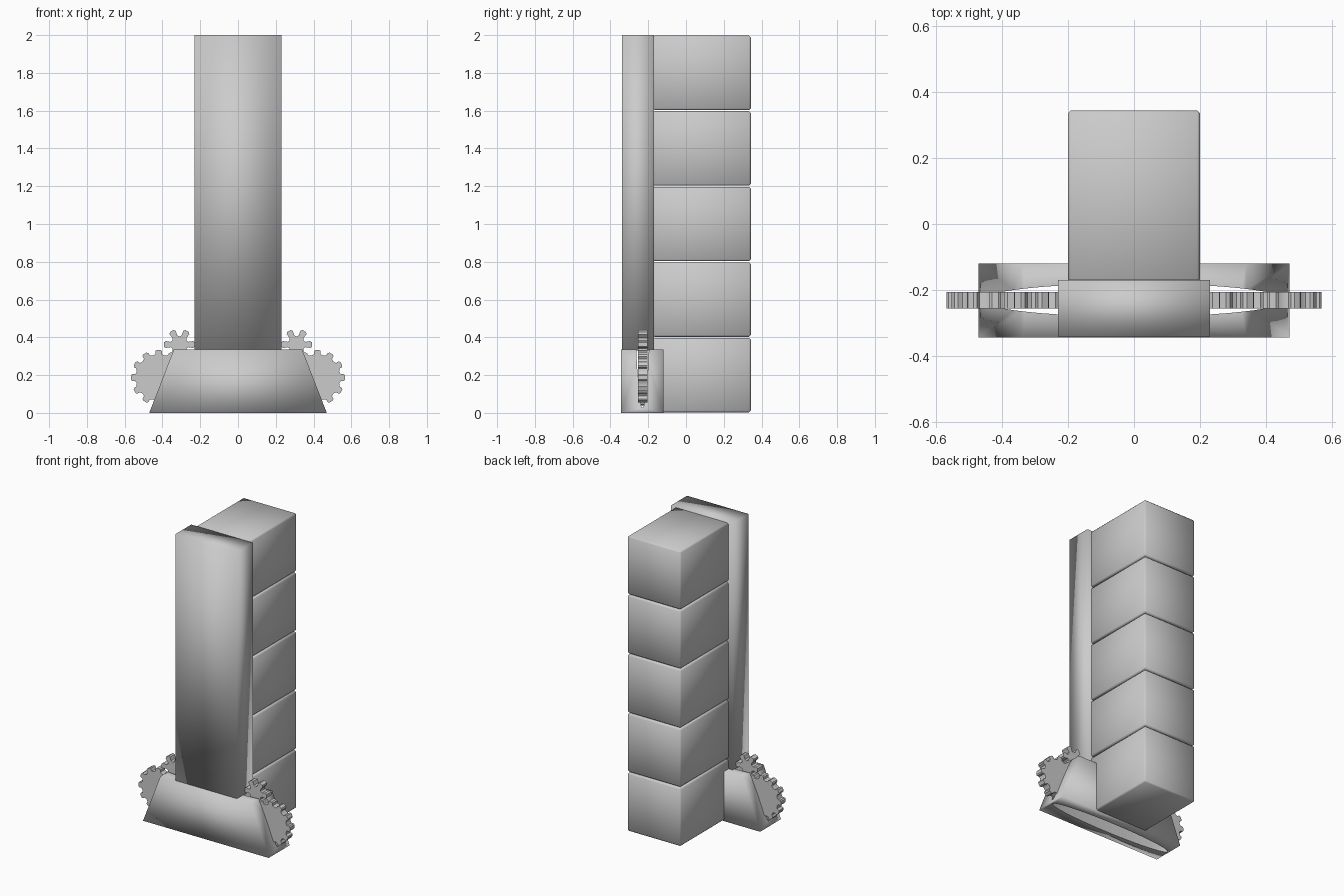
import bpy, bmesh, math

if "Cube" in bpy.data.objects:
    bpy.data.objects.remove(bpy.data.objects["Cube"])


def prism(name, profile, y0, y1, smooth=True):
    """Extrude an (x, z) outline along y."""
    bm = bmesh.new()
    face = bm.faces.new([bm.verts.new((x, y0, z)) for x, z in profile])
    ext = bmesh.ops.extrude_face_region(bm, geom=[face])
    moved = [v for v in ext["geom"] if isinstance(v, bmesh.types.BMVert)]
    bmesh.ops.translate(bm, verts=moved, vec=(0, y1 - y0, 0))
    bmesh.ops.recalc_face_normals(bm, faces=bm.faces)
    for f in bm.faces:
        f.smooth = smooth
    mesh = bpy.data.meshes.new(name)
    bm.to_mesh(mesh)
    bm.free()
    ob = bpy.data.objects.new(name, mesh)
    bpy.context.collection.objects.link(ob)
    return ob


def rect(hx, z0, z1):
    return [(-hx, z0), (hx, z0), (hx, z1), (-hx, z1)]


def gear(name, cx, cz, teeth, root, tip):
    """Thin gear with blunt, slightly rounded teeth."""
    shape = [(-0.5, root), (-0.27, root + 0.2 * (tip - root)), (-0.24, root + 0.8 * (tip - root)),
             (-0.13, tip), (0.13, tip), (0.24, root + 0.8 * (tip - root)),
             (0.27, root + 0.2 * (tip - root))]
    pts = []
    for i in range(teeth):
        for t, r in shape:
            a = 2 * math.pi * (i + t) / teeth
            pts.append((cx + r * math.cos(a), cz + r * math.sin(a)))
    ob = prism(name, pts, -0.255, -0.205)
    bpy.ops.object.select_all(action='DESELECT')
    bpy.context.view_layer.objects.active = ob
    ob.select_set(True)
    bpy.ops.object.shade_smooth_by_angle(angle=math.radians(35))


# stack of five bevelled blocks at the back
for i in range(5):
    block = prism(f"back_block_{i + 1}", rect(0.2, 0.4 * i + 0.003, 0.4 * i + 0.397), -0.175, 0.343)
    bev = block.modifiers.new("edge_bevel", 'BEVEL')
    bev.width = 0.009
    bev.segments = 1

# tall front slab
prism("front_slab", rect(0.23, 0.33, 2.0), -0.34, -0.17)

# tapered base with a lens-shaped slot for the gears
base = prism("tapered_base", [(-0.47, 0), (0.47, 0), (0.34, 0.335), (-0.34, 0.335)], -0.343, -0.12)
bpy.ops.mesh.primitive_cylinder_add(vertices=48, radius=1, depth=1, location=(0, -0.23, 0.2))
cutter = bpy.context.object
cutter.name = "slot_cutter"
cutter.scale = (0.46, 0.05, 1)
cutter.hide_render = True
cutter.hide_set(True)
cut = base.modifiers.new("gear_slot", 'BOOLEAN')
cut.operation = 'DIFFERENCE'
cut.object = cutter
cut.solver = 'EXACT'

# meshing gears on both sides
for side, s in (("left", -1), ("right", 1)):
    gear(f"large_gear_{side}", s * 0.42, 0.187, 12, 0.12, 0.147)
    gear(f"small_gear_{side}", s * 0.31, 0.362, 6, 0.042, 0.083)
